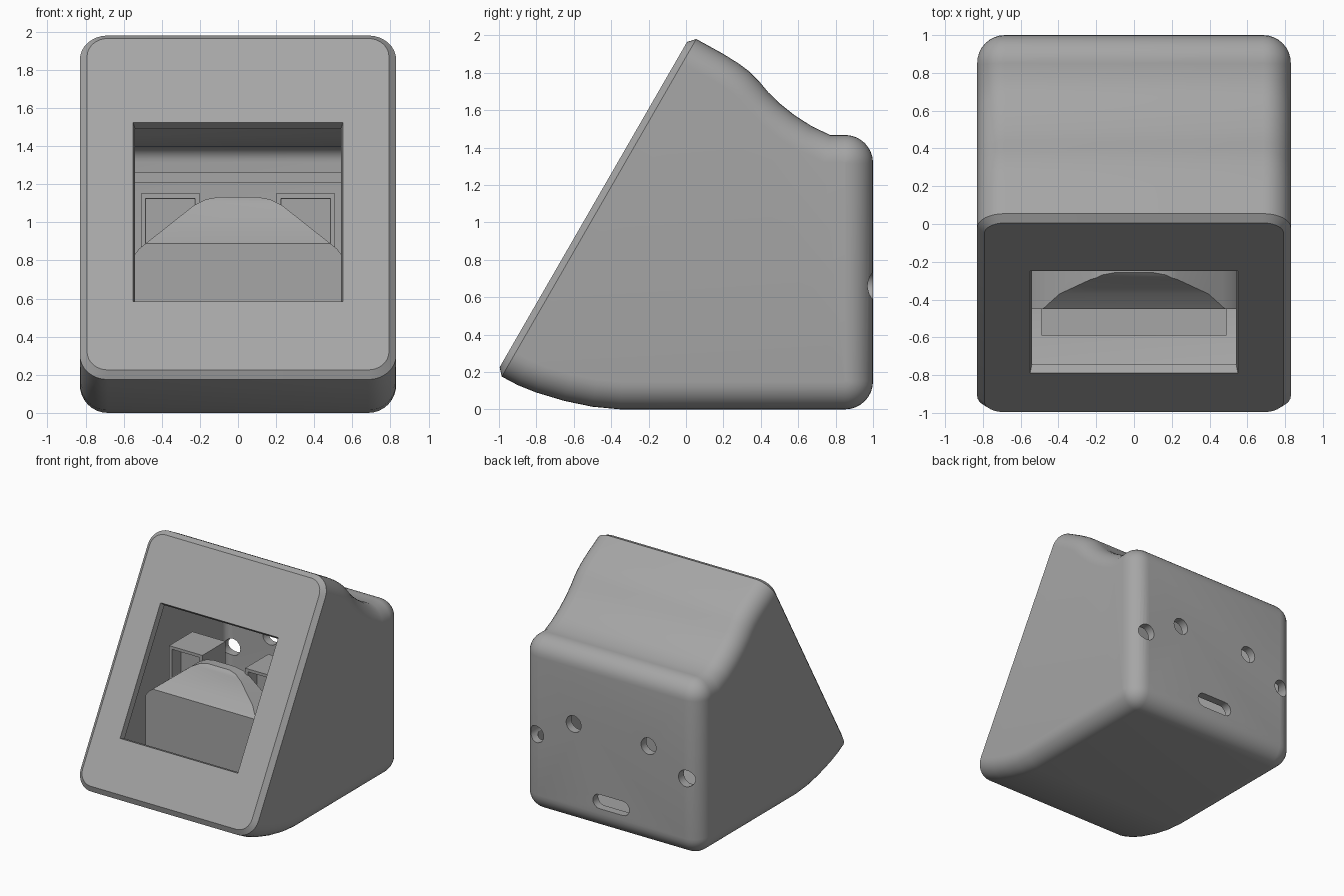
import bpy, bmesh, math
from mathutils import Vector, Matrix

if "Cube" in bpy.data.objects:
    bpy.data.objects.remove(bpy.data.objects["Cube"])

GREY = bpy.data.materials.new("matte_grey")
GREY.diffuse_color = (0.38, 0.38, 0.38, 1)
GREY.use_nodes = True
GREY.node_tree.nodes["Principled BSDF"].inputs["Base Color"].default_value = GREY.diffuse_color
HALF = 0.83                                   # half width of the housing


def finish(name, bm):
    bmesh.ops.recalc_face_normals(bm, faces=bm.faces)
    me = bpy.data.meshes.new(name)
    bm.to_mesh(me)
    bm.free()
    ob = bpy.data.objects.new(name, me)
    bpy.context.collection.objects.link(ob)
    me.materials.append(GREY)
    return ob


def prism(name, pts, a, b, axis):
    """Extrude a 2D outline from a to b; 'y' takes (x, z), 'x' takes (y, z)."""
    bm = bmesh.new()
    place = (lambda p, t: (p[0], t, p[1])) if axis == 'y' else (lambda p, t: (t, p[0], p[1]))
    ends = [[bm.verts.new(place(p, t)) for p in pts] for t in (a, b)]
    for e in ends:
        bm.faces.new(e)
    for i in range(len(pts)):
        j = (i + 1) % len(pts)
        bm.faces.new((ends[0][i], ends[0][j], ends[1][j], ends[1][i]))
    return finish(name, bm)


def box(name, x0, x1, y0, y1, z0, z1):
    return prism(name, [(x0, z0), (x1, z0), (x1, z1), (x0, z1)], y0, y1, 'y')


def boolean(ob, cutter, operation='DIFFERENCE'):
    cutter.hide_render = True
    mod = ob.modifiers.new("cut", 'BOOLEAN')
    mod.object, mod.operation, mod.solver = cutter, operation, 'EXACT'
    bpy.context.view_layer.objects.active = ob
    bpy.ops.object.modifier_apply(modifier=mod.name)
    bpy.data.objects.remove(cutter, do_unlink=True)


def arc(cx, cz, r, a0, a1, n=8):
    return [(cx + r * math.cos(math.radians(a0 + (a1 - a0) * i / n)),
             cz + r * math.sin(math.radians(a0 + (a1 - a0) * i / n))) for i in range(n + 1)]


# Side profile (y, z): top edge, back, underside; the closing edge is the sloped front
PROFILE = [(0.055, 1.98), (0.2, 1.9), (0.28, 1.85), (0.34, 1.805), (0.39, 1.755), (0.44, 1.695),
           (0.5, 1.637), (0.58, 1.573), (0.67, 1.515), (0.77, 1.467)]
PROFILE += arc(0.85, 1.317, 0.15, 90, 0) + arc(0.85, 0.15, 0.15, 0, -90)
PROFILE += [(-0.35, 0), (-0.5, 0.014), (-0.65, 0.045), (-0.8, 0.09), (-0.9, 0.13), (-0.985, 0.175)]


def offset(pts, d, front):
    """Move every edge inward by d, and the closing front edge by front."""
    n = len(pts)
    norms = []
    for i in range(n):
        e = (Vector(pts[(i + 1) % n]) - Vector(pts[i])).normalized()
        norms.append(Vector((e.y, -e.x)))
    out = []
    for i in range(n):
        p, n1, n2 = Vector(pts[i]), norms[i - 1], norms[i]
        d1, d2 = (front if k == n - 1 else d for k in ((i - 1) % n, i))
        det = n1.x * n2.y - n1.y * n2.x
        if abs(det) < 1e-4:
            out.append(p + n2 * d2)
        else:
            out.append(p + Vector((d1 * n2.y - d2 * n1.y, n1.x * d2 - n2.x * d1)) / det)
    return out


def rounded_body(name, inset, front, r, rim=False, steps=8):
    """Profile extruded across x with rounded side edges."""
    bm = bmesh.new()
    rings = []
    angles = [math.pi / 2 * i / steps for i in range(steps + 1)]
    slices = [(-1, t) for t in angles] + [(1, t) for t in reversed(angles)]
    for side, t in slices:
        x = side * (HALF - inset - r + r * math.cos(t))
        ring = offset(PROFILE, inset + r * (1 - math.sin(t)), front)
        rings.append([bm.verts.new((x, p.x, p.y)) for p in ring])
    n, front_faces = len(PROFILE), []
    for a, b in zip(rings, rings[1:]):
        for i in range(n):
            j = (i + 1) % n
            f = bm.faces.new((a[i], a[j], b[j], b[i]))
            if i == n - 1:
                front_faces.append(f)
    bm.faces.new(rings[0])
    bm.faces.new(rings[-1])
    bmesh.ops.recalc_face_normals(bm, faces=bm.faces)
    if rim:                                   # chamfered rim around the front
        bmesh.ops.inset_region(bm, faces=front_faces, thickness=0.038, depth=0.035,
                               use_even_offset=True)
    return finish(name, bm)


# Housing shell
housing = rounded_body("housing", 0, 0, 0.147, rim=True)
boolean(housing, rounded_body("cavity_cutter", 0.07, 0.015, 0.06))

# Screen window with tapered edge
bm = bmesh.new()
bmesh.ops.create_cube(bm, size=2)
for v in bm.verts:
    grow = 0.015 if v.co.z > 0 else -0.015
    v.co = Vector((v.co.x * (0.55 + grow), v.co.y * (0.542 + grow), v.co.z * 0.08))
bm.transform(Matrix.Translation((0, -0.52, 1.055)) @ Matrix.Rotation(math.radians(60), 4, 'X'))
boolean(housing, finish("window_cutter", bm))

# Back wall screw holes and cable slot
for x, z in ((0.7, 0.66), (0.35, 0.84)):
    for s in (-1, 1):
        boolean(housing, prism("hole_cutter", arc(s * x, z, 0.07, 0, 345, 23), 0.8, 1.1, 'y'))
slot = arc(0.11, 0.25, 0.06, -90, 90) + arc(-0.11, 0.25, 0.06, 90, 270)
boolean(housing, prism("slot_cutter", slot, 0.8, 1.1, 'y'))

# Inner support with an arched, leaning top
support = prism("inner_support", [(-0.45, 0.04), (-0.45, 0.89), (-0.37, 0.96), (-0.285, 1.105),
                                  (-0.255, 1.135), (-0.18, 1.135), (-0.18, 0.04)], -0.56, 0.56, 'x')
half_arch = [(0.55, 0), (0.55, 0.82), (0.52, 0.86), (0.47, 0.9), (0.23, 1.09), (0.17, 1.12), (0.1, 1.133)]
arch = half_arch + [(-x, z) for x, z in reversed(half_arch)]
boolean(support, prism("arch_cutter", arch, -0.6, 0, 'y'), 'INTERSECT')

# Recessed brackets behind the support
for s, side in ((-1, "left"), (1, "right")):
    bracket = box(side + "_bracket", min(s * 0.2, s * 0.51), max(s * 0.2, s * 0.51),
                  -0.19, 0.12, 0.85, 1.15)
    bm = bmesh.new()
    bm.from_mesh(bracket.data)
    face = [f for f in bm.faces if f.normal.y < -0.9]
    bmesh.ops.inset_region(bm, faces=face, thickness=0.035)
    bmesh.ops.inset_region(bm, faces=face, thickness=0.005, depth=-0.12)
    bm.to_mesh(bracket.data)
    bm.free()

# Floor step and rear ledge
box("floor_step", -0.49, 0.49, -0.59, -0.44, 0.04, 0.2)
box("rear_ledge", -0.765, 0.765, 0.86, 0.94, 1.21, 1.26)

# Smooth rounded surfaces, keep corners sharp
for ob in bpy.context.scene.objects:
    ob.select_set(True)
bpy.context.view_layer.objects.active = housing
bpy.ops.object.shade_smooth_by_angle(angle=math.radians(28))
